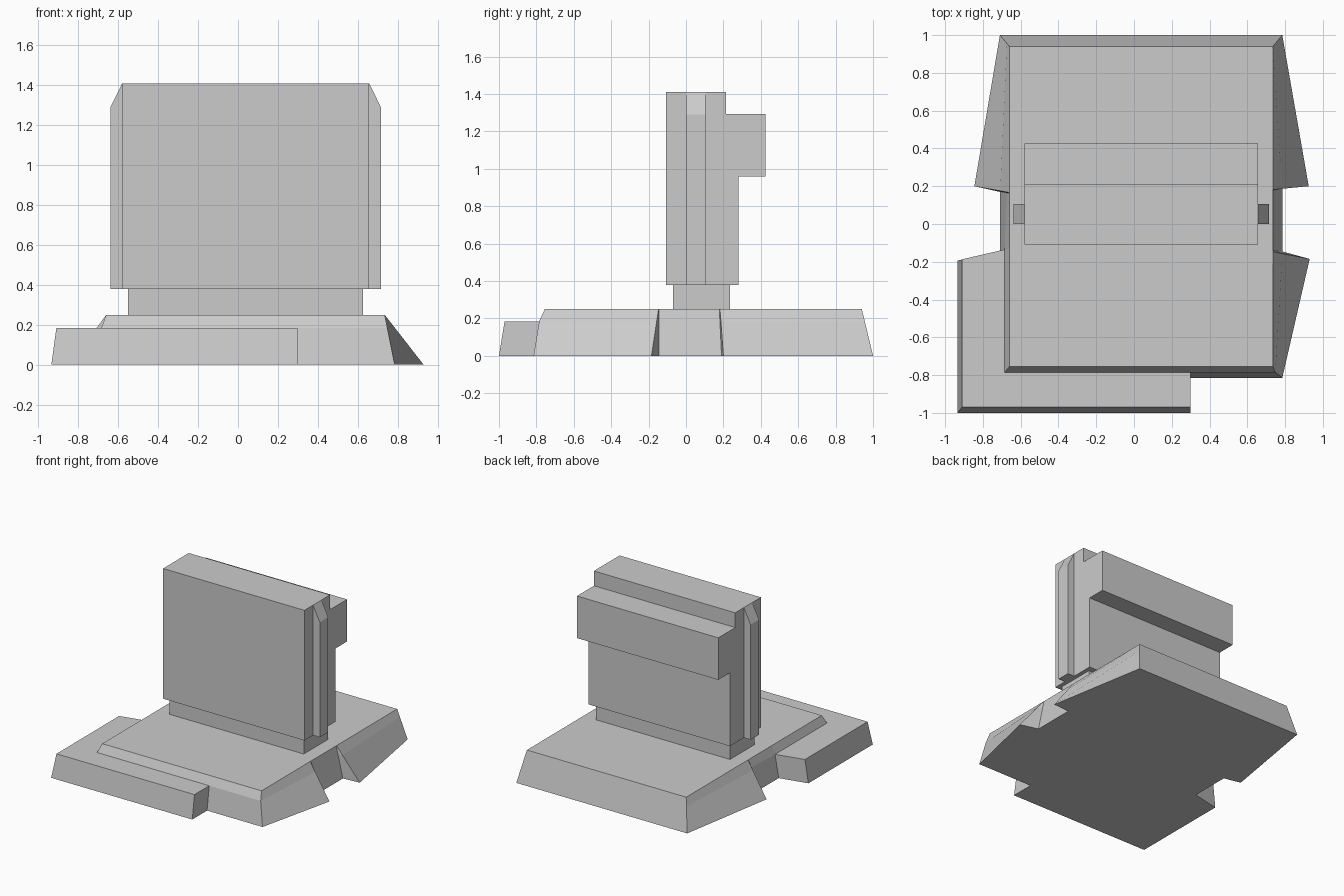
import bpy

if "Cube" in bpy.data.objects:
    bpy.data.objects.remove(bpy.data.objects["Cube"])


def make_object(name, verts, faces):
    mesh = bpy.data.meshes.new(name)
    mesh.from_pydata(verts, [], faces)
    mesh.validate()
    obj = bpy.data.objects.new(name, mesh)
    bpy.context.collection.objects.link(obj)
    return obj


def loft(name, rings):
    """Join equal-length rings (counter-clockwise seen from the end) and cap both ends."""
    n = len(rings[0])
    faces = [tuple(reversed(range(n)))]
    for r in range(len(rings) - 1):
        a, b = r * n, (r + 1) * n
        for i in range(n):
            j = (i + 1) % n
            faces.append((a + i, a + j, b + j, b + i))
    last = (len(rings) - 1) * n
    faces.append(tuple(range(last, last + n)))
    return make_object(name, [v for ring in rings for v in ring], faces)


def level(points, z):
    return [(x, y, z) for x, y in points]


def box(name, x0, x1, y0, y1, z0, z1):
    outline = [(x0, y0), (x1, y0), (x1, y1), (x0, y1)]
    return loft(name, [level(outline, z0), level(outline, z1)])


# Base: flared side skirts, notched near the middle, with a steeper lip at the front
foot = [(-.71, -.815), (.785, -.815), (.93, -.185), (.785, -.145), (.785, .19), (.925, .2),
        (.785, 1), (-.71, 1), (-.845, .2), (-.71, .17), (-.71, -.145)]
deck = [(-.66, -.755), (.735, -.755), (.735, -.147), (.735, -.143), (.735, .178), (.735, .182),
        (.735, .94), (-.66, .94), (-.66, .167), (-.66, .163), (-.66, -.13)]
t = .185 / .25
middle = [(a + (c - a) * t, b + (d - b) * t) for (a, b), (c, d) in zip(foot, deck)]
middle[0], middle[1] = (-.685, -.785), (middle[1][0], -.785)
middle[10] = (-.685, -.135)
loft("base", [level(foot, 0), level(middle, .185), level(deck, .25)])

# Lower L-shaped ledge around the front left corner
ledge_foot = [(-.935, -1), (.3, -1), (.3, -.815), (-.71, -.815), (-.71, -.145), (-.935, -.195)]
ledge_top = [(-.91, -.97), (.298, -.97), (.298, -.785), (-.685, -.785), (-.685, -.135), (-.91, -.187)]
loft("front_ledge", [level(ledge_foot, 0), level(ledge_top, .185)])

# Neck between base and upright slab
box("neck", -.55, .625, -.07, .235, .25, .38)

# Upright slab with a rear overhang, extruded along x
profile = [(-.108, .38), (.28, .38), (.28, .96), (.425, .96),
           (.425, 1.293), (.213, 1.293), (.213, 1.41), (-.108, 1.41)]
loft("slab", [[(x, y, z) for y, z in profile] for x in (-.58, .657)])

# Chamfered rails on both ends of the slab
rail = [(0, .38), (.059, .38), (.059, 1.29), (0, 1.41)]
for name, edge, side in (("left_rail", -.58, -1), ("right_rail", .657, 1)):
    outline = [(edge + side * d, z) for d, z in rail]
    depths = (.105, 0) if side > 0 else (0, .105)
    loft(name, [[(x, y, z) for x, z in outline] for y in depths])
